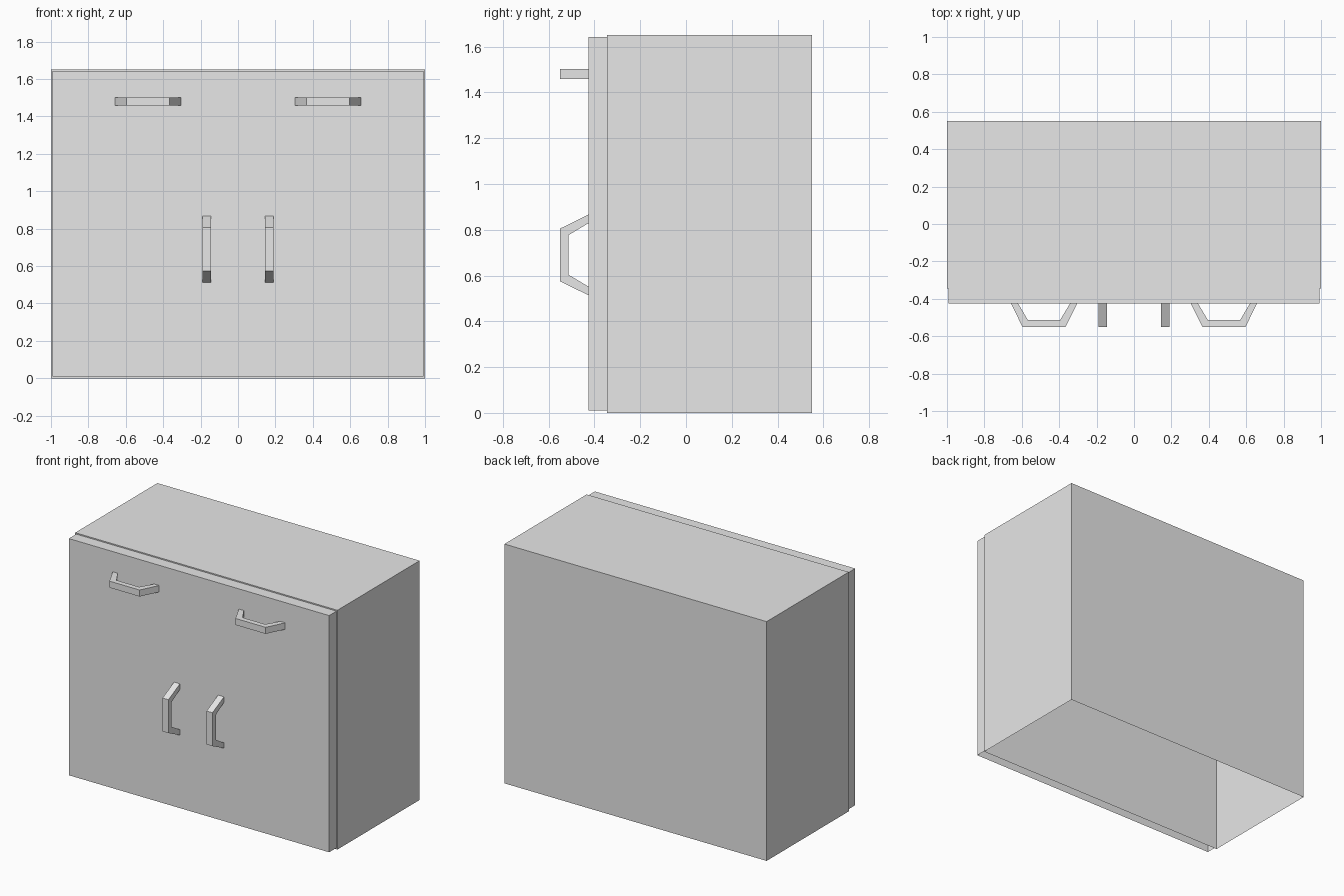
import bpy
import bmesh
from mathutils import Matrix, Vector

cube = bpy.data.objects.get("Cube")
if cube:
    bpy.data.objects.remove(cube, do_unlink=True)

grey = bpy.data.materials.new("light_grey")
grey.use_nodes = True
grey.diffuse_color = (0.8, 0.8, 0.8, 1)
grey.node_tree.nodes["Principled BSDF"].inputs["Base Color"].default_value = (0.8, 0.8, 0.8, 1)


def finish(name, bm):
    bmesh.ops.recalc_face_normals(bm, faces=bm.faces)
    mesh = bpy.data.meshes.new(name)
    bm.to_mesh(mesh)
    bm.free()
    mesh.materials.append(grey)
    obj = bpy.data.objects.new(name, mesh)
    bpy.context.collection.objects.link(obj)
    return obj


def open_box(name, low, high, open_sides):
    """Thin-walled box without the faces that point along open_sides."""
    low, high = Vector(low), Vector(high)
    bm = bmesh.new()
    place = Matrix.Translation((low + high) / 2) @ Matrix.Diagonal((*(high - low), 1))
    bmesh.ops.create_cube(bm, size=1, matrix=place)
    bm.normal_update()
    gone = [f for f in bm.faces if any(f.normal.dot(Vector(s)) > 0.9 for s in open_sides)]
    bmesh.ops.delete(bm, geom=gone, context='FACES')
    return finish(name, bm)


def handle(name, x, z, upright):
    """Bent bar: a half profile mirrored along its length, then extruded."""
    outer = [(0.177, FRONT), (0.115, -0.55)]
    inner = [(0.086, -0.514), (0.139, FRONT)]
    loop = outer + [(-a, y) for a, y in reversed(outer)]
    loop += [(-a, y) for a, y in reversed(inner)] + inner
    bm = bmesh.new()
    half = 0.0225
    if upright:
        verts = [bm.verts.new((x - half, y, z + a)) for a, y in loop]
        push = Vector((2 * half, 0, 0))
    else:
        verts = [bm.verts.new((x + a, y, z - half)) for a, y in loop]
        push = Vector((0, 0, 2 * half))
    face = bm.faces.new(verts)
    copy = bmesh.ops.extrude_face_region(bm, geom=[face], use_keep_orig=True)
    moved = [g for g in copy["geom"] if isinstance(g, bmesh.types.BMVert)]
    bmesh.ops.translate(bm, verts=moved, vec=push)
    return finish(name, bm)


FRONT = -0.425
DOWN, BACK = (0, 0, -1), (0, 1, 0)

# Cabinet body and the front panel, both open underneath
open_box("cabinet_body", (-1, -0.345, 0), (1, 0.55, 1.65), [DOWN])
open_box("front_panel", (-0.993, FRONT, 0.01), (0.993, -0.345, 1.642), [DOWN, BACK])

# Drawer handles lie flat, door handles stand upright
for side, s in (("right", -1), ("left", 1)):
    handle(side + "_drawer_handle", s * 0.481, 1.48, False)
    handle(side + "_door_handle", s * 0.168, 0.69, True)
